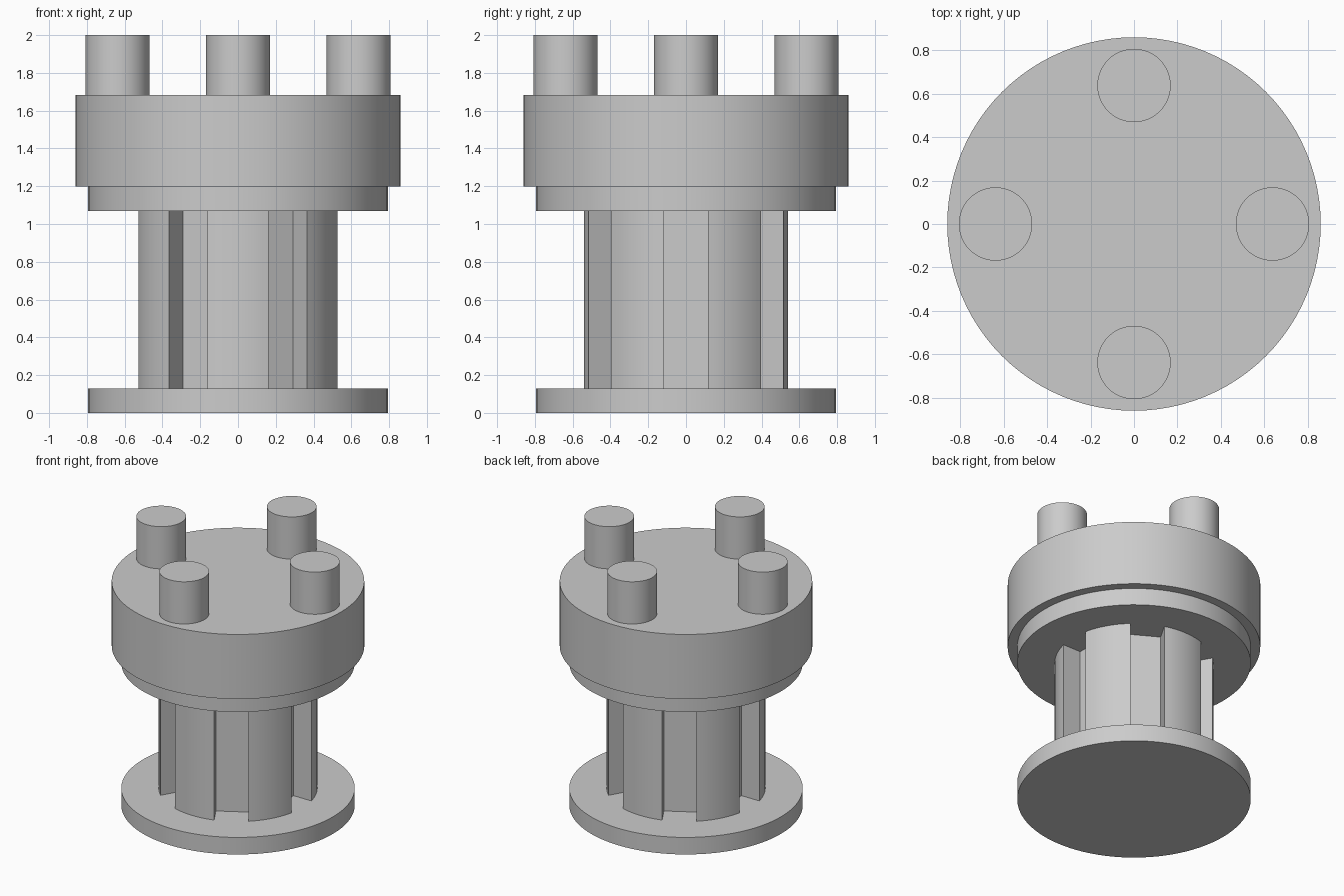
import bpy, bmesh, math
from mathutils import Vector, Matrix

cube = bpy.data.objects.get("Cube")
if cube:
    bpy.data.objects.remove(cube, do_unlink=True)

# Single grey finish
grey = bpy.data.materials.new("plain grey")
grey.use_nodes = True
grey.diffuse_color = (0.6, 0.6, 0.6, 1)
grey.node_tree.nodes["Principled BSDF"].inputs["Base Color"].default_value = (0.6, 0.6, 0.6, 1)


def prism(name, outline, z0, z1, at=(0, 0)):
    """Extrude a closed outline from z0 up to z1."""
    bm = bmesh.new()
    face = bm.faces.new([bm.verts.new((x + at[0], y + at[1], z0)) for x, y in outline])
    top = bmesh.ops.extrude_face_region(bm, geom=[face])["geom"]
    bmesh.ops.translate(bm, vec=(0, 0, z1 - z0),
                        verts=[v for v in top if isinstance(v, bmesh.types.BMVert)])
    bmesh.ops.recalc_face_normals(bm, faces=bm.faces)
    mesh = bpy.data.meshes.new(name)
    bm.to_mesh(mesh)
    bm.free()
    obj = bpy.data.objects.new(name, mesh)
    bpy.context.collection.objects.link(obj)
    mesh.materials.append(grey)
    bpy.ops.object.select_all(action='DESELECT')
    obj.select_set(True)
    bpy.context.view_layer.objects.active = obj
    bpy.ops.object.shade_smooth_by_angle(angle=math.radians(20))
    return obj


def arc(radius, start, end, steps):
    return [(radius * math.cos(start + (end - start) * i / steps),
             radius * math.sin(start + (end - start) * i / steps)) for i in range(steps + 1)]


def circle(radius, sides=96):
    return arc(radius, 0, math.tau, sides)[:-1]


# Splined column: six straight-walled, flat-floored slots between rounded teeth
R, FLOOR, HALF_SLOT = 0.54, 0.38, 0.117
half = math.asin(HALF_SLOT / R)
pitch = math.tau / 6
outline = []
for i in range(6):
    a = i * pitch
    turn = Matrix.Rotation(a, 2)
    outline += [tuple(turn @ Vector((FLOOR, s * HALF_SLOT))) for s in (-1, 1)]
    outline += arc(R, a + half, a + pitch - half, 10)
prism("splined_column", outline, 0.128, 1.07)

# Stacked round discs
prism("base_disc", circle(0.795), 0, 0.128)
prism("lower_flange", circle(0.795), 1.07, 1.198)
prism("head_disc", circle(0.86), 1.198, 1.683)

# Four pegs on top
for name, x, y in (("left", 1, 0), ("back", 0, 1), ("right", -1, 0), ("front", 0, -1)):
    prism(name + "_peg", circle(0.169, 64), 1.683, 2.0, (x * 0.638, y * 0.638))
